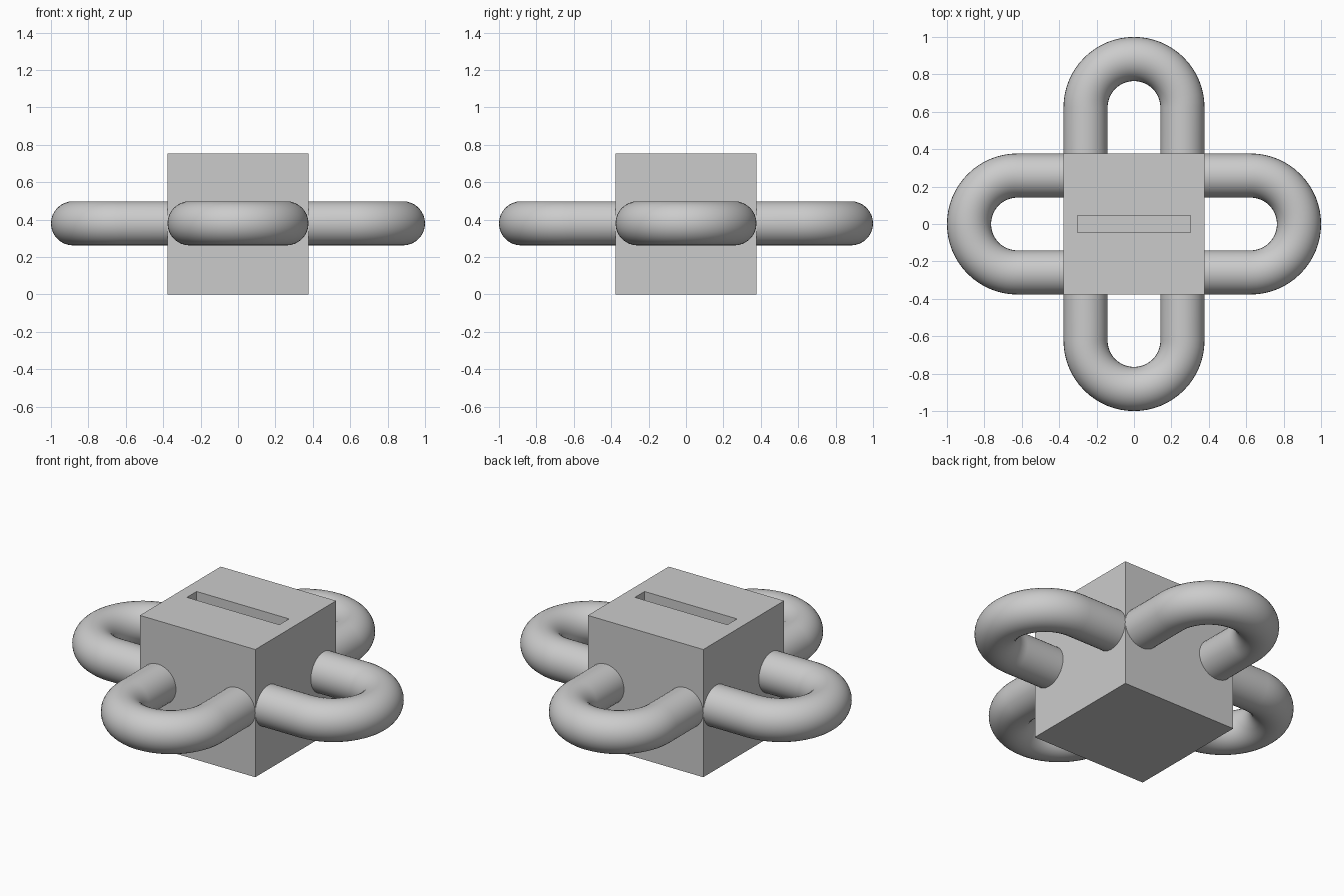
import bpy, bmesh, math
from mathutils import Matrix, Vector

default = bpy.data.objects.get("Cube")
if default:
    bpy.data.objects.remove(default, do_unlink=True)

HALF = 0.377        # half side of the block
TUBE = 0.118        # tube radius
BEND = 0.259        # radius of the bend's centreline
BEND_Y = 1.0 - TUBE - BEND

grey = bpy.data.materials.new("plain_grey")
grey.use_nodes = True
colour = (0.6, 0.6, 0.6, 1)
grey.diffuse_color = colour
grey.node_tree.nodes["Principled BSDF"].inputs["Base Color"].default_value = colour


def add_object(name, bm):
    bmesh.ops.recalc_face_normals(bm, faces=bm.faces)
    mesh = bpy.data.meshes.new(name)
    bm.to_mesh(mesh)
    bm.free()
    mesh.materials.append(grey)
    obj = bpy.data.objects.new(name, mesh)
    bpy.context.collection.objects.link(obj)
    return obj


# Block with a narrow slot sunk into its top
bm = bmesh.new()
bmesh.ops.create_cube(bm, size=2 * HALF, matrix=Matrix.Translation((0, 0, HALF)))
top = max(bm.faces, key=lambda f: f.calc_center_median().z)
bmesh.ops.inset_region(bm, faces=[top], thickness=0.05)
for v in top.verts:
    v.co.x = math.copysign(0.302, v.co.x)
    v.co.y = math.copysign(0.045, v.co.y)
sunk = bmesh.ops.extrude_discrete_faces(bm, faces=[top])["faces"][0]
bmesh.ops.translate(bm, verts=sunk.verts, vec=(0, 0, -0.15))
add_object("slotted_block", bm)


def add_loop(name, angle, sides=32, steps=32):
    """U-shaped tube whose two ends run into the block."""
    arc = [math.pi * i / steps for i in range(steps + 1)]
    path = [(BEND, HALF - 0.03, 0)]
    path += [(BEND * math.cos(a), BEND_Y + BEND * math.sin(a), a) for a in arc]
    path.append((-BEND, HALF - 0.03, math.pi))
    bm = bmesh.new()
    rings = []
    for x, y, a in path:
        out = Vector((math.cos(a), math.sin(a), 0))
        ring = []
        for k in range(sides):
            t = math.tau * k / sides
            offset = out * math.cos(t) + Vector((0, 0, math.sin(t)))
            ring.append(bm.verts.new(Vector((x, y, HALF + 0.003)) + offset * TUBE))
        rings.append(ring)
    for a, b in zip(rings, rings[1:]):
        for k in range(sides):
            n = (k + 1) % sides
            bm.faces.new((a[k], a[n], b[n], b[k]))
    bm.faces.new(rings[0])
    bm.faces.new(rings[-1])
    bmesh.ops.rotate(bm, verts=bm.verts, matrix=Matrix.Rotation(angle, 3, "Z"))
    obj = add_object(name, bm)
    bpy.ops.object.select_all(action="DESELECT")
    obj.select_set(True)
    bpy.context.view_layer.objects.active = obj
    bpy.ops.object.shade_smooth_by_angle(angle=math.radians(40))


# One loop on each side of the block
for i, side in enumerate(("back", "right", "front", "left")):
    add_loop(side + "_loop", i * math.pi / 2)
